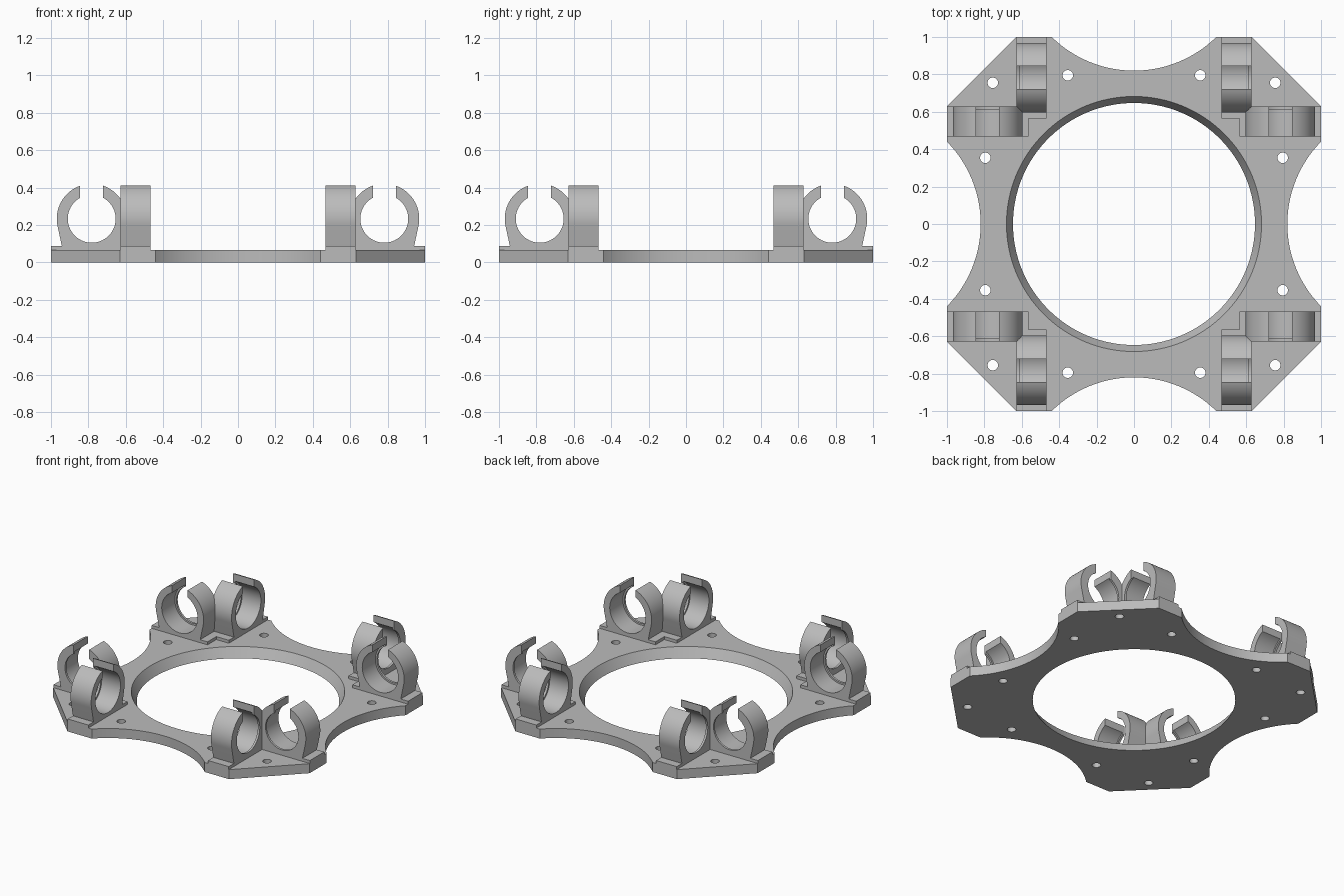
import bpy
import bmesh
from math import sin, cos, pi, acos, atan2, hypot, sqrt

if "Cube" in bpy.data.objects:
    bpy.data.objects.remove(bpy.data.objects["Cube"], do_unlink=True)

grey = bpy.data.materials.new("plain grey")
grey.use_nodes = True
colour = (0.5, 0.5, 0.5, 1)
grey.diffuse_color = colour
grey.node_tree.nodes["Principled BSDF"].inputs["Base Color"].default_value = colour

PLATE_TOP, BASE_TOP = 0.067, 0.088
INNER, OUTER = 0.467, 0.628          # clip width limits, measured from the centre lines
CLIP_POS, CLIP_Z = 0.782, 0.233      # bore centre
RING_R, LIP_R, BORE_R, GAP = 0.187, 0.128, 0.14, 0.0615
FOOT = 0.16


def loft(name, sections):
    """Join matching closed loops of 3D points and cap both ends."""
    bm = bmesh.new()
    loops = [[bm.verts.new(p) for p in s] for s in sections]
    n = len(loops[0])
    for a, b in zip(loops, loops[1:]):
        for i in range(n):
            j = (i + 1) % n
            if (a[i].co - b[i].co).length + (a[j].co - b[j].co).length > 1e-6:
                bm.faces.new((a[i], a[j], b[j], b[i]))
    bm.faces.new(loops[0])
    bm.faces.new(loops[-1])
    bmesh.ops.remove_doubles(bm, verts=bm.verts, dist=1e-6)
    bmesh.ops.recalc_face_normals(bm, faces=bm.faces)
    mesh = bpy.data.meshes.new(name)
    bm.to_mesh(mesh)
    bm.free()
    mesh.materials.append(grey)
    ob = bpy.data.objects.new(name, mesh)
    bpy.context.collection.objects.link(ob)
    return ob


def prism(name, outline, z0, z1):
    return loft(name, [[(x, y, z) for x, y in outline] for z in (z0, z1)])


def smooth(ob):
    bpy.ops.object.select_all(action='DESELECT')
    ob.select_set(True)
    bpy.context.view_layer.objects.active = ob
    bpy.ops.object.shade_smooth_by_angle(angle=0.5)


def arc(r, a0, a1, n):
    return [(r * cos(a0 + (a1 - a0) * i / n), r * sin(a0 + (a1 - a0) * i / n))
            for i in range(n + 1)]


def circle(x, y, r, n):
    return [(x + px, y + py) for px, py in arc(r, 0, 2 * pi, n)[:-1]]


# Plate outline: one scalloped side and chamfer, turned four times
half, sag = 0.44, 0.18
scoop = (half * half + sag * sag) / (2 * sag)
spread = atan2(half, scoop - sag)
side = [(x, y + 1 - sag + scoop) for x, y in
        arc(scoop, -pi / 2 + spread, -pi / 2 - spread, 40)]
side = [(0.63, 1)] + side + [(-0.63, 1)]
outline = []
for k in range(4):
    c, s = round(cos(k * pi / 2)), round(sin(k * pi / 2))
    outline += [(x * c - y * s, x * s + y * c) for x, y in side]
plate = prism("base_plate", outline, 0, PLATE_TOP)

# Tapered centre opening and screw holes
lo, hi = -0.02, PLATE_TOP + 0.02
slope = (0.682 - 0.647) / PLATE_TOP
cutters = [loft("opening_cutter", [[(x, y, z) for x, y in circle(0, 0, 0.647 + slope * z, 128)]
                                   for z in (lo, hi)])]
for sx in (1, -1):
    for sy in (1, -1):
        for x, y in ((0.755, 0.755), (0.354, 0.795), (0.795, 0.354)):
            cutters.append(prism("hole_cutter", circle(sx * x, sy * y, 0.028, 24), lo, hi))
for cutter in cutters:
    mod = plate.modifiers.new("cut", 'BOOLEAN')
    mod.operation = 'DIFFERENCE'
    mod.solver = 'EXACT'
    mod.object = cutter
    bpy.context.view_layer.objects.active = plate
    bpy.ops.object.modifier_apply(modifier=mod.name)
    bpy.data.objects.remove(cutter, do_unlink=True)
smooth(plate)


def clip_profile(bore):
    """Open ring standing on a tangent foot, centred on the bore."""
    drop = BASE_TOP - CLIP_Z
    tangent = atan2(drop, FOOT) + acos(RING_R / hypot(FOOT, drop))
    top_out = atan2(sqrt(RING_R ** 2 - GAP ** 2), GAP)
    top_in = atan2(sqrt(bore ** 2 - GAP ** 2), GAP)
    right = arc(RING_R, top_out, tangent, 20) + [(FOOT, drop)]
    left = [(-u, v) for u, v in reversed(right)]
    return right + left + arc(bore, pi - top_in, 2 * pi + top_in, 56)


# Two clips and an L-shaped pad on each corner
sections = [(OUTER, LIP_R), (OUTER - 0.015, LIP_R), (OUTER - 0.015, BORE_R), (INNER, BORE_R)]
pad = [(1, INNER), (1, OUTER), (OUTER, OUTER), (OUTER, 1), (INNER, 1),
       (INNER, 0.565), (0.565, 0.565), (0.565, INNER)]
for sx, side_name in ((1, "left"), (-1, "right")):
    for sy, end_name in ((1, "back"), (-1, "front")):
        corner = end_name + "_" + side_name
        prism("clip_pad_" + corner, [(sx * x, sy * y) for x, y in pad], PLATE_TOP, BASE_TOP)
        for turned, kind in ((False, "side_clip_"), (True, "end_clip_")):
            loops = []
            for depth, bore in sections:
                loop = []
                for u, v in clip_profile(bore):
                    x, y = CLIP_POS + u, depth
                    if turned:
                        x, y = y, x
                    loop.append((sx * x, sy * y, CLIP_Z + v))
                loops.append(loop)
            smooth(loft(kind + corner, loops))
